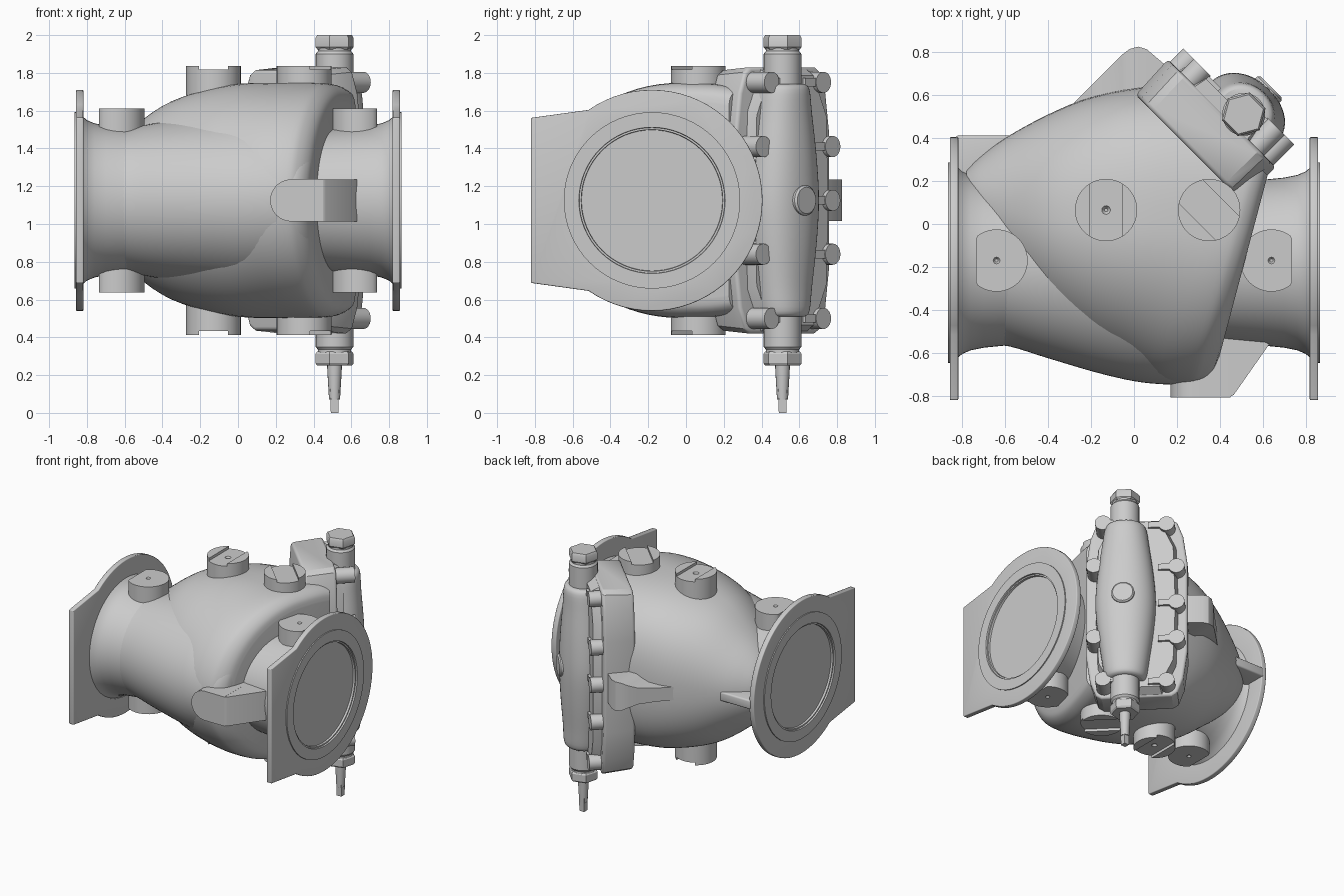
import bpy, bmesh
from math import sin, cos, pi, radians, sqrt, copysign
from mathutils import Vector

if "Cube" in bpy.data.objects:
    bpy.data.objects.remove(bpy.data.objects["Cube"])

CY, CZ, Q = -0.18, 1.125, sqrt(0.5)   # pipe axis, and 45 degree bonnet factor


def shade(ob):
    bpy.ops.object.select_all(action='DESELECT')
    ob.select_set(True)
    bpy.context.view_layer.objects.active = ob
    bpy.ops.object.shade_smooth_by_angle(angle=radians(32))


def loft(name, rings, bevel=0, clip=None):
    """Skin a list of equal-length rings and cap both ends."""
    bm = bmesh.new()
    vs = [[bm.verts.new(p) for p in r] for r in rings]
    n = len(rings[0])
    for a, b in zip(vs, vs[1:]):
        for i in range(n):
            j = (i + 1) % n
            bm.faces.new((a[i], a[j], b[j], b[i]))
    bm.faces.new(vs[0])
    bm.faces.new(vs[-1])
    if clip is not None:
        r = bmesh.ops.bisect_plane(bm, geom=bm.verts[:] + bm.edges[:] + bm.faces[:], plane_co=clip[0],
                                   plane_no=clip[1], clear_outer=True)
        cut_edges = [e for e in r['geom_cut'] if isinstance(e, bmesh.types.BMEdge)]
        bmesh.ops.holes_fill(bm, edges=cut_edges, sides=0)
    bmesh.ops.recalc_face_normals(bm, faces=bm.faces[:])
    me = bpy.data.meshes.new(name)
    bm.to_mesh(me)
    bm.free()
    ob = bpy.data.objects.new(name, me)
    bpy.context.collection.objects.link(ob)
    if bevel:
        m = ob.modifiers.new("bevel", 'BEVEL')
        m.width, m.segments, m.limit_method = bevel, 3, 'ANGLE'
        m.angle_limit = radians(40)
        bpy.context.view_layer.objects.active = ob
        bpy.ops.object.modifier_apply(modifier="bevel")
    shade(ob)
    return ob


def cut(ob, cutter):
    m = ob.modifiers.new("cut", 'BOOLEAN')
    m.operation, m.object, m.solver = 'DIFFERENCE', cutter, 'EXACT'
    bpy.context.view_layer.objects.active = ob
    bpy.ops.object.modifier_apply(modifier="cut")
    bpy.data.objects.remove(cutter)
    shade(ob)


def circle(r, n=48, r2=None, ph=0, e=1):
    """Ellipse points; e below 1 squares off the positive side."""
    r2 = r if r2 is None else r2
    out = []
    for i in range(n):
        c, s = cos(2 * pi * i / n + ph), sin(2 * pi * i / n + ph)
        k = e if c > 0 else 1
        out.append((r * copysign(abs(c) ** k, c), r2 * copysign(abs(s) ** k, s)))
    return out


def lathe_x(name, prof):
    return loft(name, [[(x, CY + a, CZ + b) for a, b in circle(r, 64)] for x, r in prof])


def lathe_z(name, cx, cy, prof, n=32, ph=0):
    return loft(name, [[(cx + a, cy + b, z) for a, b in circle(r, n, ph=ph)] for z, r in prof])


def bon(u, z, n):
    """Bonnet coordinates: u sideways, z up, n outward."""
    return ((n + u) * Q, (n - u) * Q, z)


def bon_prism(name, outline, n0, n1, bevel=0, s=1):
    return loft(name, [[bon(u * s, CZ + z * s, n0) for u, z in outline],
                       [bon(u, CZ + z, n1) for u, z in outline]], bevel)


def slab_z(name, pts, z0, z1, bevel=0):
    return loft(name, [[(x, y, z0) for x, y in pts], [(x, y, z1) for x, y in pts]], bevel)


def smooth_rows(rows, k=4):
    """Catmull-Rom interpolation of section tuples."""
    out = []
    for i in range(len(rows) - 1):
        p = [rows[max(i - 1, 0)], rows[i], rows[i + 1], rows[min(i + 2, len(rows) - 1)]]
        for s in range(k):
            t = s / k
            out.append([0.5 * (2 * b + (c - a) * t + (2 * a - 5 * b + 4 * c - d) * t * t
                               + (3 * b - a - 3 * c + d) * t ** 3) for a, b, c, d in zip(*p)])
    return out + [list(rows[-1])]


# Body: tapering barrel and rear lobe; sections are (x, shear, centre y, ry, rz)
def body(name, rows, square=0):
    rings = []
    for x, sh, cy, ry, rz in smooth_rows(rows):
        e = 1 - square * min(1, max(0, (x + .7) / .6))
        rings.append([(x + sh * (cy + a - CY), cy + a, CZ + b) for a, b in circle(ry, 80, rz, e=e)])
    return loft(name, rings, clip=(Vector((0.6 * Q, 0.6 * Q, CZ)), Vector((Q, Q, 0))))


body("barrel", [(-.68, 0, CY, .385, .385), (-.58, 0, CY, .39, .385), (-.4, 0, CY, .445, .415),
                (-.15, .06, CY, .51, .45), (.1, .18, CY, .552, .48), (.3, .266, CY, .567, .48),
                (.42, .266, CY, .565, .475), (.47, .266, CY, .55, .46), (.5, .266, CY, .515, .44),
                (.51, .266, CY, .475, .41)])
body("rear_lobe", [(-.78, 0, .13, .12, .15), (-.72, 0, .095, .215, .24), (-.6, 0, .06, .34, .35),
                   (-.4, 0, .025, .485, .5), (-.2, .02, .005, .59, .578), (0, .12, -.005, .65, .618),
                   (.25, .266, -.03, .7, .622), (.4, .266, -.035, .71, .62), (.46, .266, -.035, .69, .605),
                   (.5, .266, -.035, .645, .57), (.514, .266, -.035, .59, .52)], .27)

# Pipe necks, end flanges with feet, raised sealing faces
arc = [(CY + .585 * cos(radians(a)), .585 * sin(radians(a))) for a in range(-125, 126, 5)]
outline = arc + [(-.82, .437), (-.82, -.437)]
for s, side in ((-1, "left"), (1, "right")):
    lathe_x(side + "_neck", [(s * x, r) for x, r in
            ((.42, .37), (.6, .386), (.7, .396), (.76, .408), (.8, .425), (.825, .447))])
    fl = loft(side + "_flange", [[(s * x, y, CZ + z) for y, z in outline] for x in (.818, .858)], .006)
    cut(fl, lathe_x("bore_cutter", [(s * .8, .45), (s * .9, .45)]))
    lathe_x(side + "_sealing_face", [(s * x, r) for x, r in
            ((.822, .467), (.866, .467), (.866, .387), (.855, .385), (.855, .375), (.84, .373), (.84, .02))])

# Bosses on top and underside, with flats, slots and centre dimples
for s, lab in ((1, "upper"), (-1, "lower")):
    def level(z):
        return CZ + s * z
    for d, side in ((-1, "left"), (1, "right")):
        pts = [(d * min(.735, .64 + a), -.17 + b) for a, b in circle(.145)]
        b = slab_z(f"{lab}_{side}_neck_boss", pts, level(.3), level(.487))
        cut(b, lathe_z("dimple_cutter", d * .64, -.17, [(level(.475), .008), (level(.5), .024)], 16))
    for x, ang, lab2 in ((-.13, pi / 2, "inlet"), (.35, -pi / 4, "outlet")):
        b = lathe_z(f"{lab}_{lab2}_boss", x, .065, [(level(.5), .145), (level(.712), .145)], 48)
        c, sn = cos(ang), sin(ang)
        pts = [(x + c * l - sn * w, .065 + sn * l + c * w)
               for l, w in ((-.3, -.077), (.3, -.077), (.3, .077), (-.3, .077))]
        cut(b, slab_z("slot_cutter", pts, level(.692), level(.8)))
        if x < 0:
            cut(b, lathe_z("dimple_cutter", x, .065, [(level(.675), .008), (level(.7), .026)], 16))

# Support lugs and web
pad = [(.45, -.112)] + [(.45, .112)] + [(.282 - .112 * sin(t * pi / 12), .112 * cos(t * pi / 12)) for t in range(13)]
loft("front_lug_pad", [[(x, y, CZ + z) for x, z in pad] for y in (-.807, -.6)])
slab_z("front_lug_arm", [(.3, -.806), (.445, -.806), (.465, -.795), (.63, -.56), (.42, -.45), (.3, -.6)],
       CZ - .111, CZ + .111)
lug = [(-.29, .555, .05), (-.2, .645, .052), (-.11, .735, .062), (-.06, .785, .085), (-.02, .815, .106),
       (.02, .826, .11), (.06, .813, .11), (.17, .72, .11)]
loft("rear_lug", [[(x, .45, CZ - h), (x, .45, CZ + h), (x, y, CZ + h), (x, y, CZ - h)] for x, y, h in lug])
slab_z("left_web", [(-.83, .412), (-.53, .412), (-.5, .2), (-.83, .15)], CZ - .035, CZ + .035, .012)

# Bonnet box and cover plate
box = [(-.40, -.57), (-.43, -.35), (-.43, .35), (-.40, .57), (-.36, .68), (-.32, .706),
       (.17, .706), (.21, .68), (.25, .57), (.28, .35), (.28, -.35), (.25, -.57), (.21, -.68), (.17, -.706),
       (-.32, -.706), (-.36, -.68)]
bon_prism("bonnet_box", box, .43, .655, .02, .975)
cover = [(-.24, -.66), (-.335, -.45), (-.35, 0), (-.335, .45), (-.24, .66), (.09, .66), (.185, .45), (.2, 0),
         (.185, -.45), (.09, -.66)]
bon_prism("cover_plate", cover, .64, .715, 0, 1.06)

# Cover bolts with little gussets; the outlet side has no middle bolt
for z in (-.625, -.285, 0, .285, .625):
    for sgn in (-1, 1):
        if sgn > 0 and z == 0:
            continue
        top = abs(z) > .5
        u, n1 = ((-.29 if top else -.36), .74) if sgn < 0 else ((.148 if top else .21), .79)
        loft("cover_bolt", [[bon(u + a, CZ + z + b, n) for a, b in circle(.056, 24)] for n in (.62, n1)])
        w = [(u, z - .022), (u - sgn * .13, z - .022), (u - sgn * .13, z + .022), (u, z + .022)]
        bon_prism("bolt_gusset", w, .65, n1 - .006)

# Bulging spindle housing with round plug; sections are (z, half width, height)
rows = smooth_rows([(-.615, .12, .11), (-.585, .145, .135), (-.45, .165, .143), (-.22, .195, .16), (0, .21, .167),
                    (.22, .195, .16), (.45, .165, .143), (.585, .145, .135), (.615, .12, .11)])
loft("spindle_housing", [[bon(a - .005, CZ + z, .722 + b) for a, b in circle(ru, 48, rn, e=.9)]
                         for z, ru, rn in rows])
loft("cover_plug", [[bon(a, CZ + b, n) for a, b in circle(r, 32)]
                    for n, r in ((.8, .08), (.893, .08), (.903, .07))])

# Spindle: end collars, hex nuts and tapered tip
X = Y = .511
lathe_z("upper_collar", X, Y, [(1.6, .1), (1.9, .1), (1.915, .088), (1.95, .088)])
lathe_z("lower_collar", X, Y, [(.6, .1), (.35, .1), (.335, .088), (.3, .088)])
for nm, zs in (("upper_nut", (1.925, 1.937, 1.985, 2.0)), ("lower_nut", (.325, .312, .263, .25))):
    lathe_z(nm, X, Y, list(zip(zs, (.095, .105, .105, .095))), 6, pi / 12)
lathe_z("spindle_taper", X, Y, [(.27, .04), (.22, .038), (.07, .029)], 16)
lathe_z("spindle_tip", X, Y, [(.2, .036), (.07, .03), (0, .028)], 4, pi / 4)
